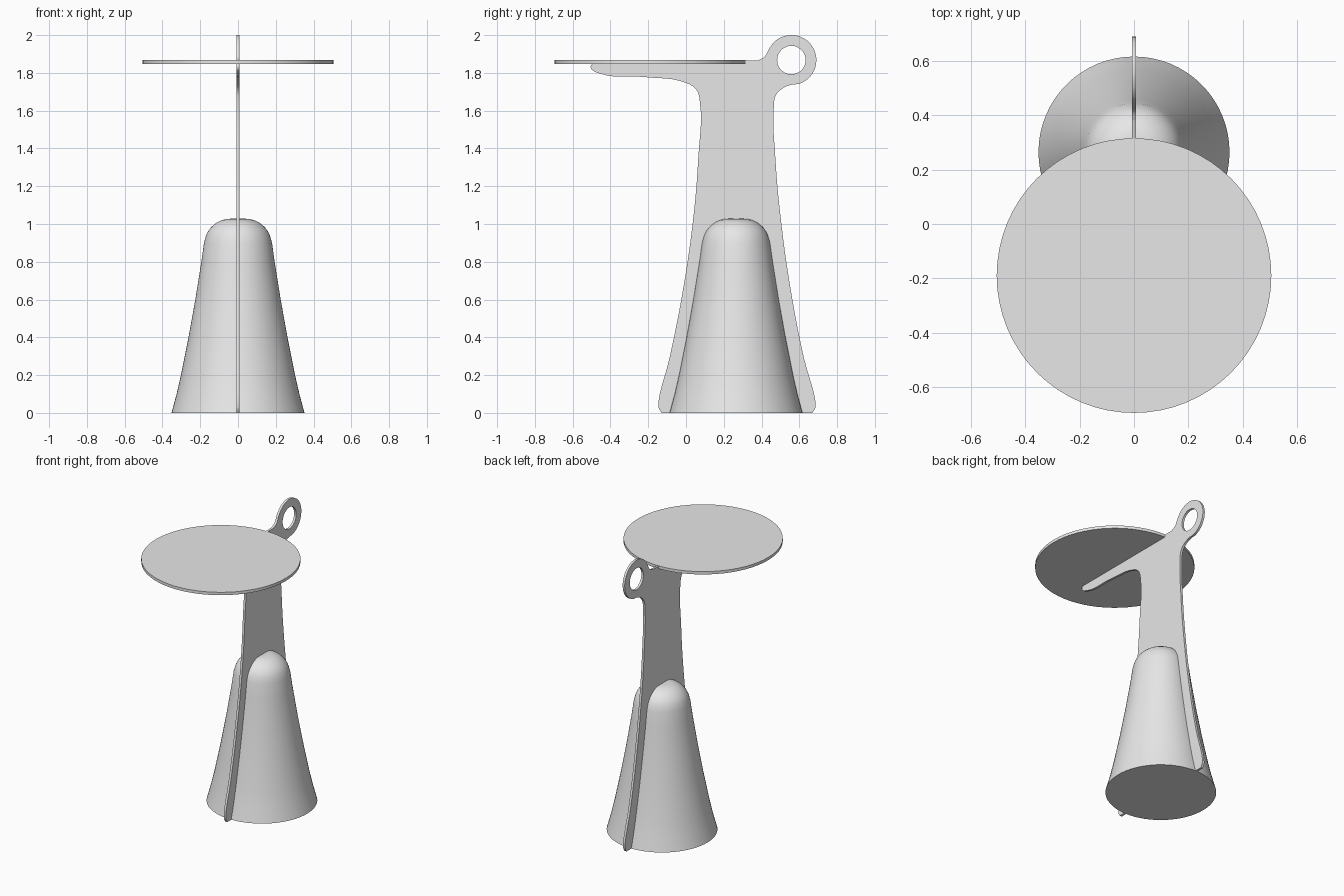
import bpy, bmesh, math

cube = bpy.data.objects.get("Cube")
if cube:
    bpy.data.objects.remove(cube, do_unlink=True)

grey = bpy.data.materials.new("light grey")
grey.use_nodes = True
colour = (0.8, 0.8, 0.8, 1)
grey.diffuse_color = colour
grey.node_tree.nodes["Principled BSDF"].inputs["Base Color"].default_value = colour


def finish(obj, angle):
    obj.data.materials.clear()
    obj.data.materials.append(grey)
    bpy.ops.object.select_all(action="DESELECT")
    obj.select_set(True)
    bpy.context.view_layer.objects.active = obj
    bpy.ops.object.shade_smooth_by_angle(angle=math.radians(angle))


def mesh_object(name, bm):
    mesh = bpy.data.meshes.new(name)
    bm.to_mesh(mesh)
    bm.free()
    obj = bpy.data.objects.new(name, mesh)
    bpy.context.collection.objects.link(obj)
    return obj


def arc(centre, radius, start, end, count):
    steps = [math.radians(start + (end - start) * i / (count - 1)) for i in range(count)]
    return [(centre[0] + radius * math.cos(a), centre[1] + radius * math.sin(a)) for a in steps]


def add_spline(curve, points, corners=()):
    spline = curve.splines.new("BEZIER")
    spline.bezier_points.add(len(points) - 1)
    spline.use_cyclic_u = True
    spline.resolution_u = 6
    for point, co in zip(spline.bezier_points, points):
        point.co = (*co, 0)
        kind = "VECTOR" if co in corners else "AUTO"
        point.handle_left_type = point.handle_right_type = kind


# Thin upright fin with table arm and ring handle
ring_centre = (0.558, 1.868)
flats = [(-0.13, 0), (0.67, 0), (-0.49, 1.855), (0.38, 1.865)]
front_edge = [(-0.145, 0.03), (-0.085, 0.3), (-0.025, 0.6), (0.035, 1.0), (0.065, 1.35),
              (0.073, 1.65), (0.055, 1.71), (0.0, 1.747), (-0.22, 1.778), (-0.46, 1.798),
              (-0.505, 1.83)]
back_edge = [(0.51, 1.717), (0.475, 1.68), (0.465, 1.62), (0.473, 1.35), (0.505, 1.0),
             (0.563, 0.6), (0.622, 0.3), (0.685, 0.03)]
outline = ([flats[0]] + front_edge + flats[2:] + [(0.415, 1.885)]
           + arc(ring_centre, 0.132, 150, -92, 12) + back_edge + [flats[1]])

curve = bpy.data.curves.new("upright_fin", "CURVE")
curve.dimensions = "2D"
curve.fill_mode = "BOTH"
curve.extrude = 0.008
add_spline(curve, outline, flats)
add_spline(curve, arc(ring_centre, 0.075, 0, 330, 12))
source = bpy.data.objects.new("fin_outline", curve)
bpy.context.collection.objects.link(source)
bpy.context.view_layer.update()
evaluated = source.evaluated_get(bpy.context.evaluated_depsgraph_get())
bm = bmesh.new()
bm.from_mesh(bpy.data.meshes.new_from_object(evaluated))
bpy.data.objects.remove(source, do_unlink=True)
bmesh.ops.remove_doubles(bm, verts=bm.verts, dist=0.0005)
bmesh.ops.recalc_face_normals(bm, faces=bm.faces)
fin = mesh_object("upright_fin", bm)
fin.rotation_euler = (math.pi / 2, 0, math.pi / 2)
finish(fin, 30)

# Round table top
bm = bmesh.new()
bmesh.ops.create_cone(bm, cap_ends=True, segments=64, radius1=0.506, radius2=0.506, depth=0.02)
top = mesh_object("table_top", bm)
top.location = (0, -0.19, 1.857)
finish(top, 30)

# Domed, flared base with a closed underside
profile = [(0.352, 0), (0.325, 0.1), (0.302, 0.2), (0.262, 0.4), (0.226, 0.6), (0.194, 0.8),
           (0.18, 0.9)]
profile += arc((0.04, 0.89), 0.138, 12, 90, 9)
bm = bmesh.new()
segments = 64
rings = []
for radius, height in profile:
    circle = arc((0, 0), radius, 0, 360 - 360 / segments, segments)
    rings.append([bm.verts.new((x, y, height)) for x, y in circle])
for low, high in zip(rings, rings[1:]):
    for i in range(segments):
        j = (i + 1) % segments
        bm.faces.new((low[i], low[j], high[j], high[i]))
bm.faces.new(rings[0][::-1])
bm.faces.new(rings[-1])
base = mesh_object("domed_base", bm)
base.location = (0, 0.265, 0)
finish(base, 40)
